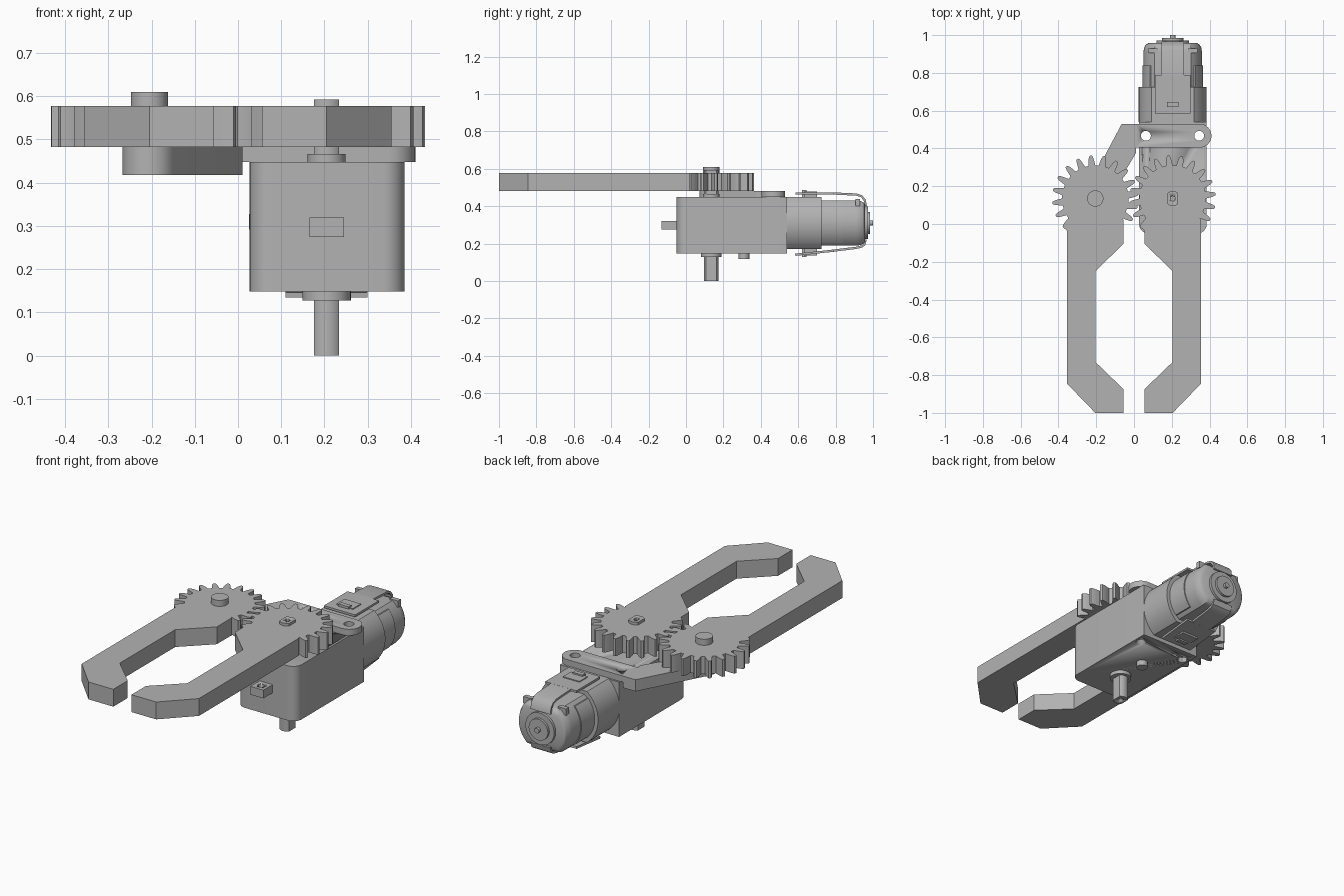
import bpy, bmesh, math
from mathutils import Vector

if "Cube" in bpy.data.objects:
    bpy.data.objects.remove(bpy.data.objects["Cube"], do_unlink=True)

grey = bpy.data.materials.new("plain grey")
grey.use_nodes = True
COLOUR = (0.45, 0.45, 0.45, 1)
grey.diffuse_color = COLOUR
grey.node_tree.nodes["Principled BSDF"].inputs["Base Color"].default_value = COLOUR

CX, CY, MZ = 0.205, 0.135, 0.31      # gear centre (mirrored in x) and motor axis height


def finish(name, bm):
    bmesh.ops.recalc_face_normals(bm, faces=bm.faces)
    mesh = bpy.data.meshes.new(name)
    bm.to_mesh(mesh)
    bm.free()
    mesh.materials.append(grey)
    ob = bpy.data.objects.new(name, mesh)
    bpy.context.collection.objects.link(ob)
    bpy.ops.object.select_all(action='DESELECT')
    ob.select_set(True)
    bpy.context.view_layer.objects.active = ob
    bpy.ops.object.shade_smooth_by_angle(angle=math.radians(30))
    return ob


def loft(name, rings):
    """Join equal-length rings of 3D points and cap both ends."""
    bm = bmesh.new()
    vs = [[bm.verts.new(p) for p in ring] for ring in rings]
    n = len(vs[0])
    for a, b in zip(vs, vs[1:]):
        for i in range(n):
            j = (i + 1) % n
            bm.faces.new((a[i], a[j], b[j], b[i]))
    bm.faces.new(vs[0][::-1])
    bm.faces.new(vs[-1])
    return finish(name, bm)


def prism(name, pts, lo, hi, axis='z'):
    """Extrude a 2D outline along an axis."""
    put = {'z': lambda a, b, t: (a, b, t),
           'y': lambda a, b, t: (a, t, b),
           'x': lambda a, b, t: (t, a, b)}[axis]
    return loft(name, [[put(a, b, t) for a, b in pts] for t in (lo, hi)])


def arc(cx, cy, r, a0, a1, n):
    return [(cx + r * math.cos(math.radians(a0 + (a1 - a0) * i / n)),
             cy + r * math.sin(math.radians(a0 + (a1 - a0) * i / n))) for i in range(n + 1)]


def disc(name, a, b, r, lo, hi, axis='z'):
    return prism(name, arc(a, b, r, 0, 360, 40)[:-1], lo, hi, axis)


def box(name, x0, x1, y0, y1, z0, z1):
    return prism(name, [(x0, y0), (x1, y0), (x1, y1), (x0, y1)], z0, z1)


def cut(ob, *cutters):
    for c in cutters:
        c.hide_render = True
        m = ob.modifiers.new("cut", 'BOOLEAN')
        m.object, m.operation, m.solver = c, 'DIFFERENCE', 'EXACT'
        bpy.context.view_layer.objects.active = ob
        bpy.ops.object.modifier_apply(modifier=m.name)
        bpy.data.objects.remove(c, do_unlink=True)


# Gear jaws: toothed hub and gripping arm in one outline
TOOTH = [(-6, .176), (-4.6, .195), (-3.4, .213), (-1.6, .228),
         (1.6, .228), (3.4, .213), (4.6, .195), (6, .176)]
ARM = [(-.15, -.845), (0, -1), (.15, -1), (.15, -.875),
       (0, -.73), (0, -.25), (.15, -.105)]


def jaw(name, cx, mirror):
    pts = []
    for k in range(15):
        for da, r in TOOTH:
            a = math.radians(-30 + 18 * k + da)
            pts.append((cx + r * math.cos(a), CY + r * math.sin(a)))
    pts = pts[:-3]                       # last tooth runs into the arm
    arm = [(-x, y) for x, y in ARM[::-1]] if mirror else ARM
    pts += [(cx + x, y) for x, y in [(-.15, -.035)] + arm + [(.15, .02)]]
    return prism(name, pts, .482, .577)


jaw("right_jaw", -CX, False)
jaw("left_jaw", CX, True)

# Pivot pin of the idle jaw
disc("pivot_pin", -CX, CY, .043, .42, .61)


# Drive shaft with two flats and a bore at each end
flat = math.degrees(math.acos(.029 / .04))
shaft = prism("drive_shaft", arc(CX, CY, .04, flat, 180 - flat, 10)
              + arc(CX, CY, .04, 180 + flat, 360 - flat, 10), 0, .592)
cut(shaft, disc("bore_low", CX, CY, .013, -.02, .05),
    disc("bore_high", CX, CY, .013, .55, .62))

# Gearbox housing, rounded on its front upright edges
X0, X1, Y0, Y1 = .027, .385, -.05, .54
R = .05
housing = prism("gearbox_housing",
                arc(X0 + R, Y0 + R, R, 180, 270, 8) + arc(X1 - R, Y0 + R, R, 270, 360, 8)
                + [(X1, Y1), (X0, Y1)], .148, .448)
HOLES = (.063, .345)
cut(housing, *[disc("screw_cut", x, .467, .026, .1, .5) for x in HOLES])
disc("upper_boss", CX, CY, .044, .448, .466)
disc("lower_boss", CX, CY, .056, .128, .148)
disc("locating_pin", CX, .31, .029, .118, .148)

# Front mounting lug
lug = box("front_lug", .165, .245, -.13, -.05, .275, .32)
cut(lug, disc("lug_cut", CX, -.092, .018, .2, .4))

# Bracket: thin plate across the housing, thick link to the pivot
plate = prism("bracket_plate", [(.01, .405)] + arc(.347, .467, .063, -90, 90, 16)
              + [(.01, .53)], .448, .482)
cut(plate, *[disc("plate_cut", x, .467, .026, .4, .5) for x in HOLES])
prism("bracket_link", [(.01, .53), (-.065, .53)]
      + arc(-CX, CY, .062, 152, 332, 16) + [(.01, .375)], .418, .482)


# Motor: cylinders with flattened top and bottom
def ring(y, r, h):
    a = math.degrees(math.asin(h / r))
    sec = arc(CX, MZ, r, -a, a, 16) + arc(CX, MZ, r, 180 - a, 180 + a, 16)
    return [(x, y, z) for x, z in sec]


loft("motor_mount", [ring(.54, .18, .14), ring(.725, .18, .14)])
loft("motor_clasp", [ring(.72, .16, .105), ring(.84, .16, .105)])
loft("motor_can", [ring(.7, .155, .121), ring(.91, .155, .121), ring(.932, .152, .118),
                   ring(.95, .142, .109), ring(.958, .128, .099)])
disc("motor_end_cap", CX, MZ, .087, .95, .972, 'y')
disc("motor_bearing", CX, MZ, .058, .97, .985, 'y')
disc("motor_axle", CX, MZ, .014, .98, 1.0, 'y')


# Retaining strap above and below the motor
def strap(name, path, x0, x1, t=.012):
    """Thicken a (y, z) path to its left and extrude it across x."""
    off = []
    for i, p in enumerate(path):
        a, b = Vector(path[max(i - 1, 0)]), Vector(path[min(i + 1, len(path) - 1)])
        d = (b - a).normalized()
        off.append((p[0] - d.y * t, p[1] + d.x * t))
    return prism(name, path + off[::-1], x0, x1, 'x')


strap("upper_strap_wide", [(.585, .462), (.79, .462)], .11, .30)
strap("upper_strap_narrow", [(.78, .462), (.91, .456), (.935, .448), (.95, .43),
                             (.955, .40)], .145, .265)
strap("lower_strap_wide", [(.585, .134), (.79, .156)], .11, .30)
strap("lower_strap_narrow", [(.78, .155), (.91, .171), (.94, .178), (.958, .19),
                             (.966, .22)], .145, .265)

# Catches that hold the strap, and the two electrical tabs
for side, z0, z1, z2 in (("upper", .44, .479, .487), ("lower", .18, .136, .128)):
    box(side + "_catch", .155, .255, .63, .70, min(z0, z1), max(z0, z1))
    box(side + "_catch_lip", .175, .235, .62, .645, min(z0, z2), max(z0, z2))
for side, x in (("right", .075), ("left", .285)):
    box(side + "_terminal", x, x + .05, .905, .93, .40, .437)
